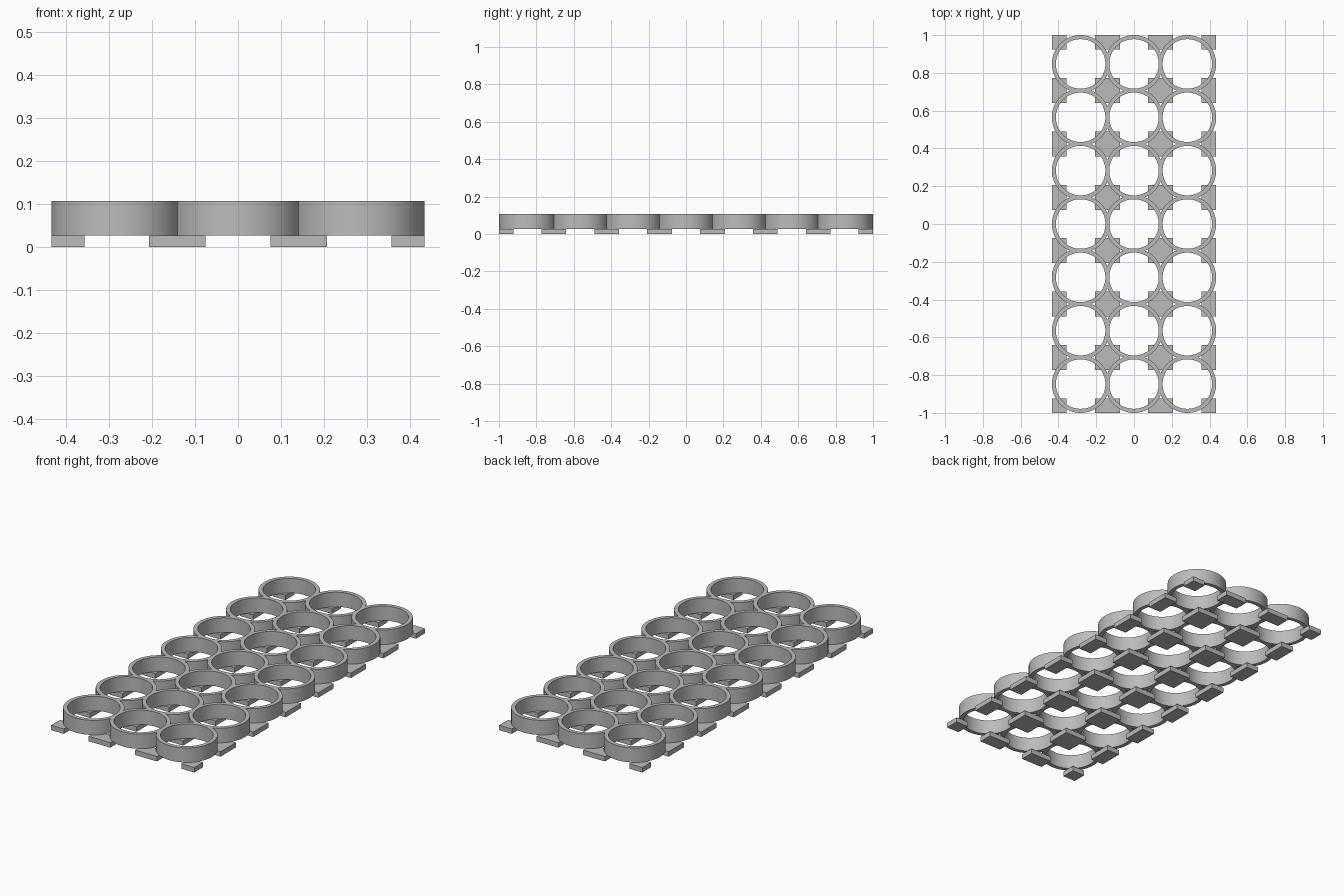
import bpy, bmesh, math

cube = bpy.data.objects.get("Cube")
if cube:
    bpy.data.objects.remove(cube, do_unlink=True)

COLS, ROWS = 3, 7
PITCH = 0.2825
HALF = PITCH / 2
R_OUT, R_IN = 0.1525, 0.131
Z_TAB, Z_TOP = 0.027, 0.107
X_MAX, Y_MAX = PITCH + R_OUT, 3 * PITCH + R_OUT
TAB = 0.066

grey = bpy.data.materials.new("plain grey")
grey.use_nodes = True
grey.diffuse_color = (0.5, 0.5, 0.5, 1)
grey.node_tree.nodes["Principled BSDF"].inputs["Base Color"].default_value = (0.5, 0.5, 0.5, 1)


def make_object(name, bm):
    bmesh.ops.remove_doubles(bm, verts=bm.verts, dist=0.0001)
    mesh = bpy.data.meshes.new(name)
    bm.to_mesh(mesh)
    bm.free()
    mesh.materials.append(grey)
    obj = bpy.data.objects.new(name, mesh)
    bpy.context.collection.objects.link(obj)
    return obj


# Angles around one ring, with a step exactly where neighbouring rings meet
meet = math.acos(HALF / R_OUT)
angles = []
for q in range(4):
    base = q * math.pi / 2
    angles += [base - meet + 2 * meet * i / 8 for i in range(8)]
    angles += [base + meet + (math.pi / 2 - 2 * meet) * i / 8 for i in range(8)]


def add_ring(bm, col, row):
    """One tube, trimmed flat where it merges with a neighbour."""
    cx, cy = (col - (COLS - 1) / 2) * PITCH, (row - (ROWS - 1) / 2) * PITCH
    sides = [col < COLS - 1, row < ROWS - 1, col > 0, row > 0]

    def outer_radius(a):
        r = R_OUT
        for q in range(4):
            c = math.cos(a - q * math.pi / 2)
            if sides[q] and c > 0:
                r = min(r, HALF / c)
        return r

    def vert(r, a, z):
        return bm.verts.new((cx + r * math.cos(a), cy + r * math.sin(a), z))

    loops = []
    for a in angles:
        ro = outer_radius(a)
        loops.append([vert(ro, a, Z_TAB), vert(ro, a, Z_TOP),
                      vert(R_IN, a, Z_TOP), vert(R_IN, a, Z_TAB)])
    for i, a in enumerate(angles):
        p, n = loops[i], loops[(i + 1) % len(loops)]
        merged = i % 16 < 8 and sides[i // 16]
        for k in range(4):
            if k == 0 and merged:
                continue
            j = (k + 1) % 4
            bm.faces.new((p[k], n[k], n[j], p[j]))


# Grid of joined tubes
bm = bmesh.new()
for col in range(COLS):
    for row in range(ROWS):
        add_ring(bm, col, row)
rings = make_object("cell_rings", bm)
bpy.context.view_layer.objects.active = rings
rings.select_set(True)
bpy.ops.object.shade_smooth_by_angle(angle=math.radians(30))

# Square tabs under each junction, trimmed at the outer border
bm = bmesh.new()
for i in range(COLS + 1):
    for j in range(ROWS + 1):
        x, y = (i - COLS / 2) * PITCH, (j - ROWS / 2) * PITCH
        x0, x1 = max(x - TAB, -X_MAX), min(x + TAB, X_MAX)
        y0, y1 = max(y - TAB, -Y_MAX), min(y + TAB, Y_MAX)
        box = bmesh.ops.create_cube(bm, size=1)["verts"]
        bmesh.ops.scale(bm, vec=(x1 - x0, y1 - y0, Z_TAB), verts=box)
        bmesh.ops.translate(bm, vec=((x0 + x1) / 2, (y0 + y1) / 2, Z_TAB / 2), verts=box)
make_object("base_tabs", bm)
